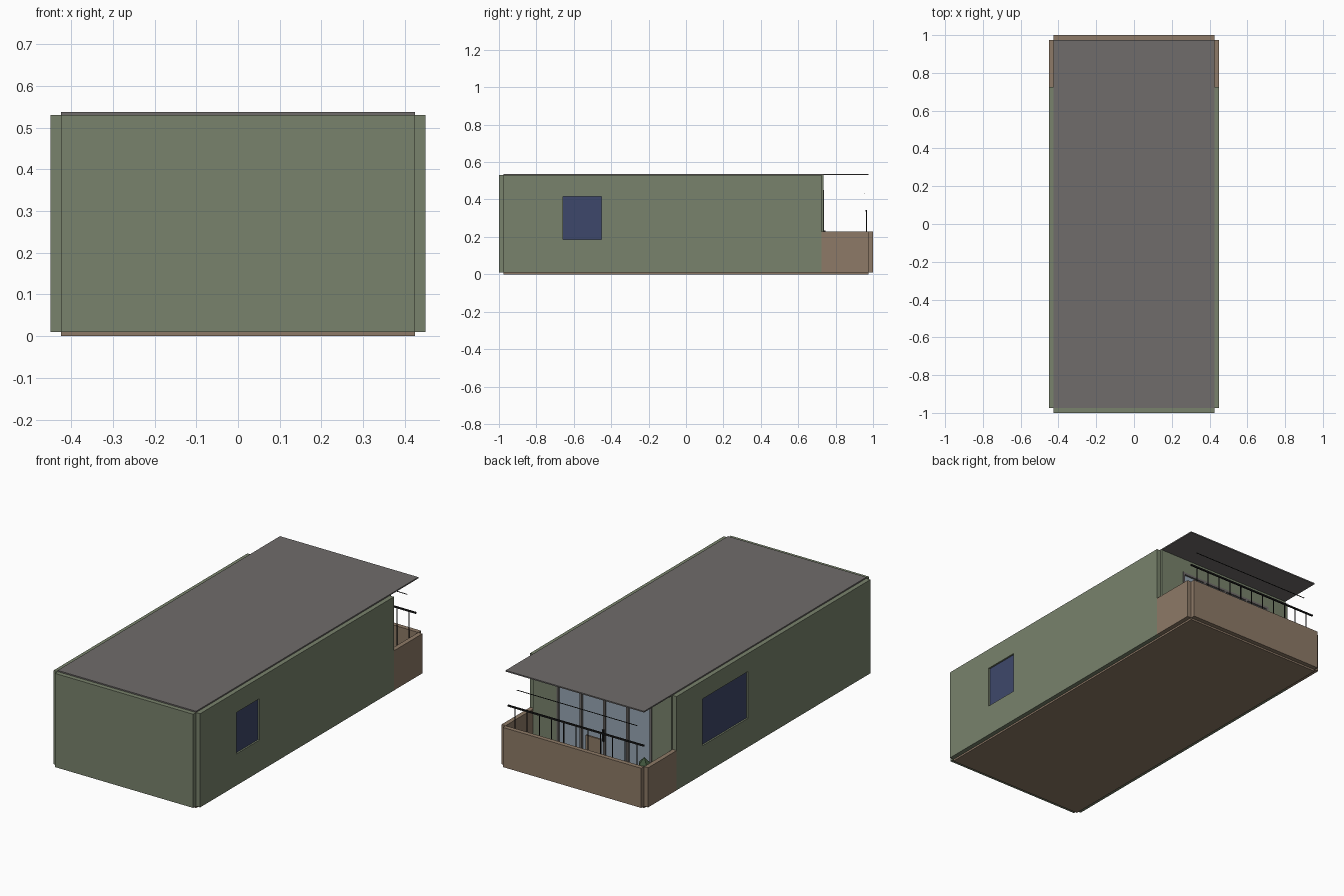
import bpy, bmesh
from mathutils import Vector

if "Cube" in bpy.data.objects:
    bpy.data.objects.remove(bpy.data.objects["Cube"])


def material(name, r, g, b):
    m = bpy.data.materials.new(name)
    m.diffuse_color = (r, g, b, 1)
    m.use_nodes = True
    m.node_tree.nodes["Principled BSDF"].inputs["Base Color"].default_value = m.diffuse_color
    return m


GREEN = material("sage_green", 0.19, 0.225, 0.15)
BROWN = material("warm_brown", 0.27, 0.195, 0.135)
ROOF = material("roof_grey", 0.16, 0.15, 0.145)
NAVY = material("navy_pane", 0.048, 0.064, 0.145)
GLASS = material("pale_glass", 0.31, 0.38, 0.45)
METAL = material("black_metal", 0.012, 0.012, 0.012)
LEAF = material("leaf_green", 0.05, 0.09, 0.045)


def boxes(name, mat, *spans):
    """One object made of boxes, each given as (x0, x1, y0, y1, z0, z1)."""
    bm = bmesh.new()
    for x0, x1, y0, y1, z0, z1 in spans:
        lo, hi = Vector((x0, y0, z0)), Vector((x1, y1, z1))
        verts = bmesh.ops.create_cube(bm, size=1)["verts"]
        for v in verts:
            v.co = (lo + hi) / 2 + v.co * (hi - lo)
    me = bpy.data.meshes.new(name)
    bm.to_mesh(me)
    bm.free()
    ob = bpy.data.objects.new(name, me)
    bpy.context.collection.objects.link(ob)
    if mat:
        me.materials.append(mat)
    return ob


def cut(ob, *span):
    """Cut a box-shaped opening through a wall."""
    cutter = boxes(ob.name + "_cutter", None, span)
    cutter.hide_render = True
    cutter.hide_viewport = True
    cutter.display_type = 'WIRE'
    mod = ob.modifiers.new("opening", 'BOOLEAN')
    mod.operation = 'DIFFERENCE'
    mod.solver = 'EXACT'
    mod.object = cutter


W, T, L = 0.425, 0.025, 0.975       # inner half width, wall thickness, half length
Z0, Z1, ZP = 0.01, 0.53, 0.23       # floor top, wall top, parapet top
YB = 0.725                          # start of the balcony

# Floor and roof slabs
boxes("floor_slab", BROWN, (-W, W, -L, L, 0, Z0))
boxes("roof_slab", ROOF, (-W, W, -L, L, Z1, 0.537))

# Walls with window openings and recessed panes
boxes("front_wall", GREEN, (-W, W, -L - T, -L, Z0, Z1))
for side, s, y0, y1, z0, z1 in (("right", 1, -0.657, -0.453, 0.185, 0.415),
                                ("left", -1, 0.10, 0.50, 0.17, 0.43)):
    xa, xb = sorted((s * W, s * (W + T)))
    wall = boxes(side + "_wall", GREEN, (xa, xb, -L, YB, Z0, Z1))
    cut(wall, xa - 0.05, xb + 0.05, y0, y1, z0, z1)
    xm = s * (W + T / 2)
    boxes(side + "_window_pane", NAVY, (xm - 0.003, xm + 0.003, y0, y1, z0, z1))

# Balcony wall with a wide glazed door
DX0, DX1, DZ = -0.305, 0.28, 0.45
balcony_wall = boxes("balcony_wall", GREEN, (-W, W, 0.71, 0.735, Z0, Z1))
cut(balcony_wall, DX0, DX1, 0.65, 0.80, 0.0101, DZ)
boxes("door_glass", GLASS, (DX0, DX1, 0.722, 0.727, Z0, DZ))
step = (DX1 - DX0 - 0.012) / 4
bars = [(DX0 + i * step, DX0 + i * step + 0.012, 0.715, 0.738, Z0, DZ) for i in range(5)]
rails = [(DX0, DX1, 0.716, 0.737, z, z + 0.012) for z in (Z0, DZ - 0.012)]
boxes("door_frame", ROOF, *bars, *rails)
boxes("door_handle", METAL, (-0.016, -0.006, 0.738, 0.746, 0.17, 0.235))

# Balcony parapet
boxes("parapet", BROWN,
      (-W, W, L, L + T, Z0, ZP),
      (-W - T, -W, YB, L, Z0, ZP),
      (W, W + T, YB, L, Z0, ZP))

# Railing inside the parapet and the thin line above it
boxes("handrail", METAL, (-0.418, 0.418, 0.961, 0.969, 0.336, 0.344))
boxes("rail_posts", METAL,
      *[(x - 0.002, x + 0.002, 0.963, 0.967, Z0, 0.337)
        for x in (-0.375 + 0.075 * i for i in range(11))])
boxes("drying_line", METAL, (-0.37, 0.37, 0.9535, 0.9565, 0.433, 0.436))

# Balcony chair: legs, seat and back
legs = [(x, x + 0.01, y, y + 0.01, Z0, 0.11) for x in (-0.04, 0.04) for y in (0.80, 0.87)]
boxes("chair", BROWN, *legs,
      (-0.04, 0.05, 0.80, 0.88, 0.11, 0.12),
      (-0.04, 0.05, 0.80, 0.81, 0.12, 0.215))

# Corner planter with a small shrub
boxes("planter", BROWN, (-0.385, -0.335, 0.855, 0.905, Z0, 0.12))
bpy.ops.mesh.primitive_ico_sphere_add(subdivisions=1, radius=0.035, location=(-0.36, 0.88, 0.17))
shrub = bpy.context.object
shrub.name = "shrub"
shrub.scale.z = 1.7
shrub.data.materials.append(LEAF)
